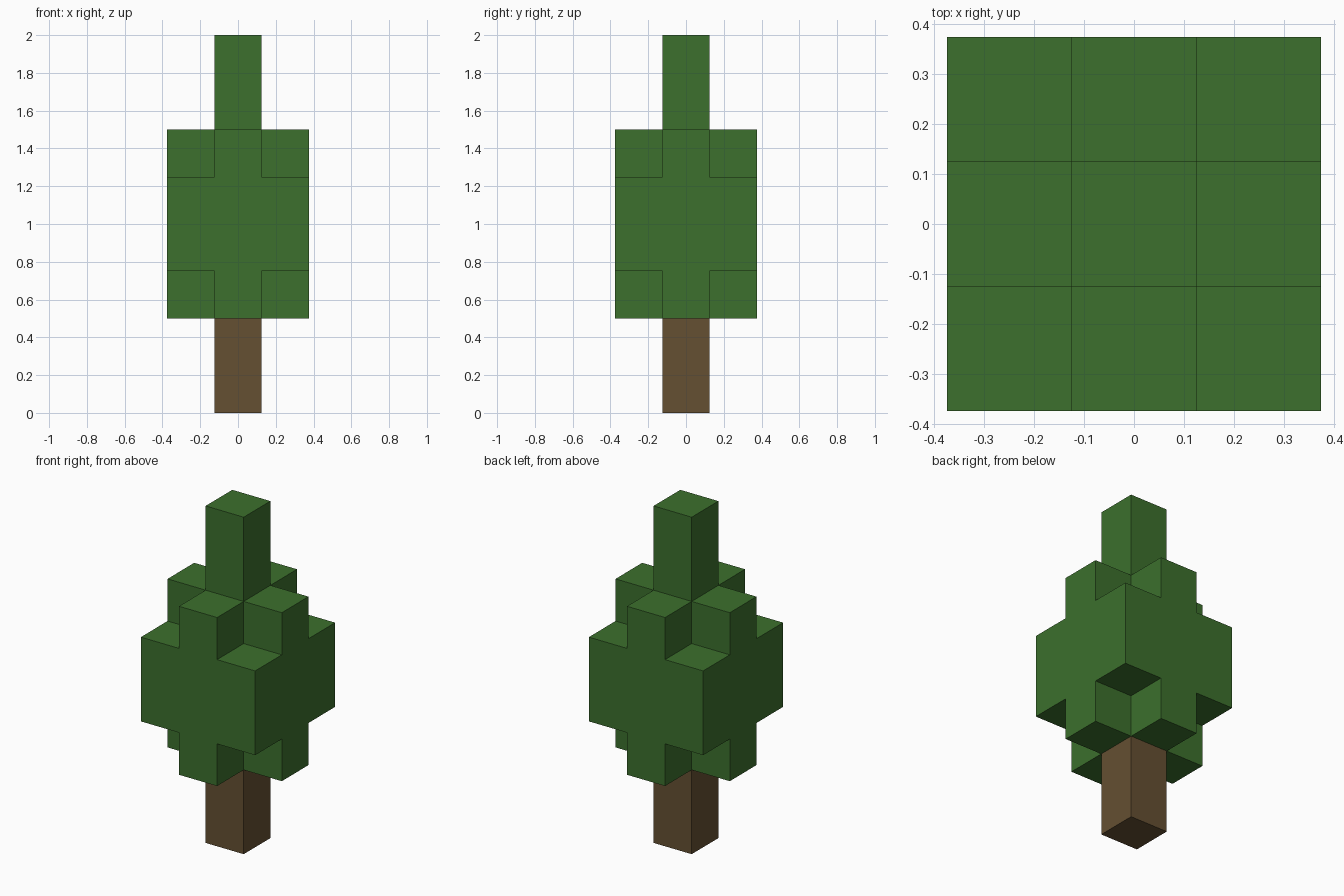
import bpy
import bmesh
from mathutils import Vector

cube = bpy.data.objects.get("Cube")
if cube:
    bpy.data.objects.remove(cube, do_unlink=True)

UNIT = 0.25  # edge length of one block


def make_material(name, color):
    mat = bpy.data.materials.new(name)
    mat.use_nodes = True
    mat.diffuse_color = color
    bsdf = next(n for n in mat.node_tree.nodes if n.type == "BSDF_PRINCIPLED")
    bsdf.inputs["Base Color"].default_value = color
    return mat


def block_shell(name, cells, mat):
    """Outer skin of a set of unit blocks, with coplanar faces merged."""
    bm = bmesh.new()
    for cell in cells:
        centre = Vector(cell) + Vector((0, 0, 0.5))
        for axis in range(3):
            for sign in (-1, 1):
                normal = Vector((0, 0, 0))
                normal[axis] = sign
                if tuple(int(c) for c in Vector(cell) + normal) in cells:
                    continue
                u = Vector((0, 0, 0))
                u[(axis + 1) % 3] = 0.5
                v = normal.cross(u)
                mid = centre + normal / 2
                corners = (mid - u - v, mid + u - v, mid + u + v, mid - u + v)
                bm.faces.new([bm.verts.new(c * UNIT) for c in corners])
    bmesh.ops.remove_doubles(bm, verts=bm.verts[:], dist=0.001)
    bmesh.ops.dissolve_limit(bm, angle_limit=0.01,
                             verts=bm.verts[:], edges=bm.edges[:])
    mesh = bpy.data.meshes.new(name)
    bm.to_mesh(mesh)
    bm.free()
    mesh.materials.append(mat)
    obj = bpy.data.objects.new(name, mesh)
    bpy.context.collection.objects.link(obj)
    return obj


# Layer patterns: single block, cross, and full square
square = {(x, y) for x in (-1, 0, 1) for y in (-1, 0, 1)}
cross = {(x, y) for x, y in square if x * y == 0}
single = {(0, 0)}


def stack(layers, base):
    return {(x, y, base + i) for i, layer in enumerate(layers) for x, y in layer}


bark = make_material("bark_brown", (0.130, 0.080, 0.032, 1))
leaf = make_material("leaf_green", (0.045, 0.162, 0.026, 1))

# Trunk, then leafy crown with its spire
block_shell("trunk", stack([single] * 2, 0), bark)
block_shell("foliage", stack([cross, square, square, cross, single, single], 2), leaf)
